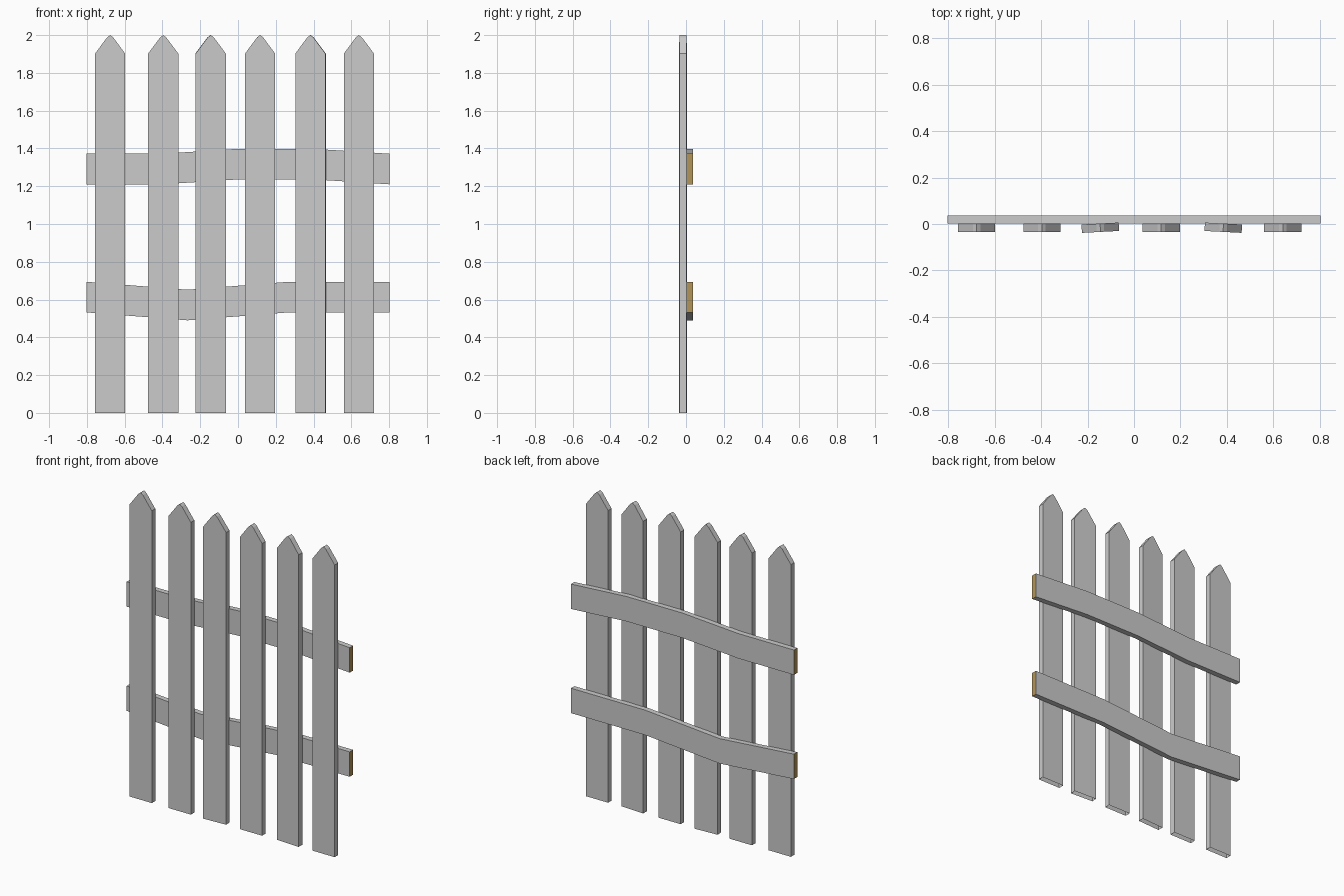
import bpy, bmesh, math
from mathutils import Matrix

if "Cube" in bpy.data.objects:
    bpy.data.objects.remove(bpy.data.objects["Cube"])


def material(name, rgb):
    m = bpy.data.materials.new(name)
    m.diffuse_color = (*rgb, 1)
    m.use_nodes = True
    m.node_tree.nodes["Principled BSDF"].inputs["Base Color"].default_value = m.diffuse_color
    return m


GREY = material("grey_paint", (0.6, 0.6, 0.6))
WOOD = material("bare_end_wood", (0.45, 0.30, 0.10))


def plank(name, outline, y0, y1):
    """Extrude a front-view (x, z) outline from y0 to y1."""
    bm = bmesh.new()
    face = bm.faces.new([bm.verts.new((x, y0, z)) for x, z in outline])
    ext = bmesh.ops.extrude_face_region(bm, geom=[face], use_keep_orig=True)
    new = [v for v in ext["geom"] if isinstance(v, bmesh.types.BMVert)]
    bmesh.ops.translate(bm, verts=new, vec=(0, y1 - y0, 0))
    bmesh.ops.recalc_face_normals(bm, faces=bm.faces[:])
    me = bpy.data.meshes.new(name)
    ob = bpy.data.objects.new(name, me)
    bpy.context.collection.objects.link(ob)
    me.materials.append(GREY)
    return ob, bm


# Pickets: pointed boards, two slightly twisted, open underneath
T = 0.018
half = [(0.08, 0), (0.08, 1.902), (0.016, 1.988)]
picket_outline = half + [(0, 2.0)] + [(-x, z) for x, z in reversed(half)]
pickets = [(-0.677, 0), (-0.396, 0), (-0.145, 3), (0.117, 0), (0.384, -3), (0.64, 0)]
for i, (x, turn) in enumerate(pickets):
    ob, bm = plank(f"picket_{i + 1}", picket_outline, -T, T)
    under = [f for f in bm.faces if f.normal.z < -0.9]
    bmesh.ops.delete(bm, geom=under, context="FACES_ONLY")
    bm.transform(Matrix.Translation((x, -0.016, 0)) @ Matrix.Rotation(math.radians(turn), 4, "Z"))
    bm.to_mesh(ob.data)
    bm.free()

# Rails: bent boards at the back with bare wood ends
rails = {
    "upper_rail": [1.372, 1.372, 1.398, 1.398, 1.372],
    "lower_rail": [0.694, 0.652, 0.694, 0.694],
}
for name, tops in rails.items():
    n = len(tops) - 1
    top = [(-0.803 + 1.606 * i / n, z) for i, z in enumerate(tops)]
    bottom = [(x, z - 0.162) for x, z in reversed(top)]
    ob, bm = plank(name, top + bottom, 0.002, 0.037)
    ob.data.materials.append(WOOD)
    for f in bm.faces:
        if abs(f.normal.x) > 0.9:
            f.material_index = 1
    bm.to_mesh(ob.data)
    bm.free()
